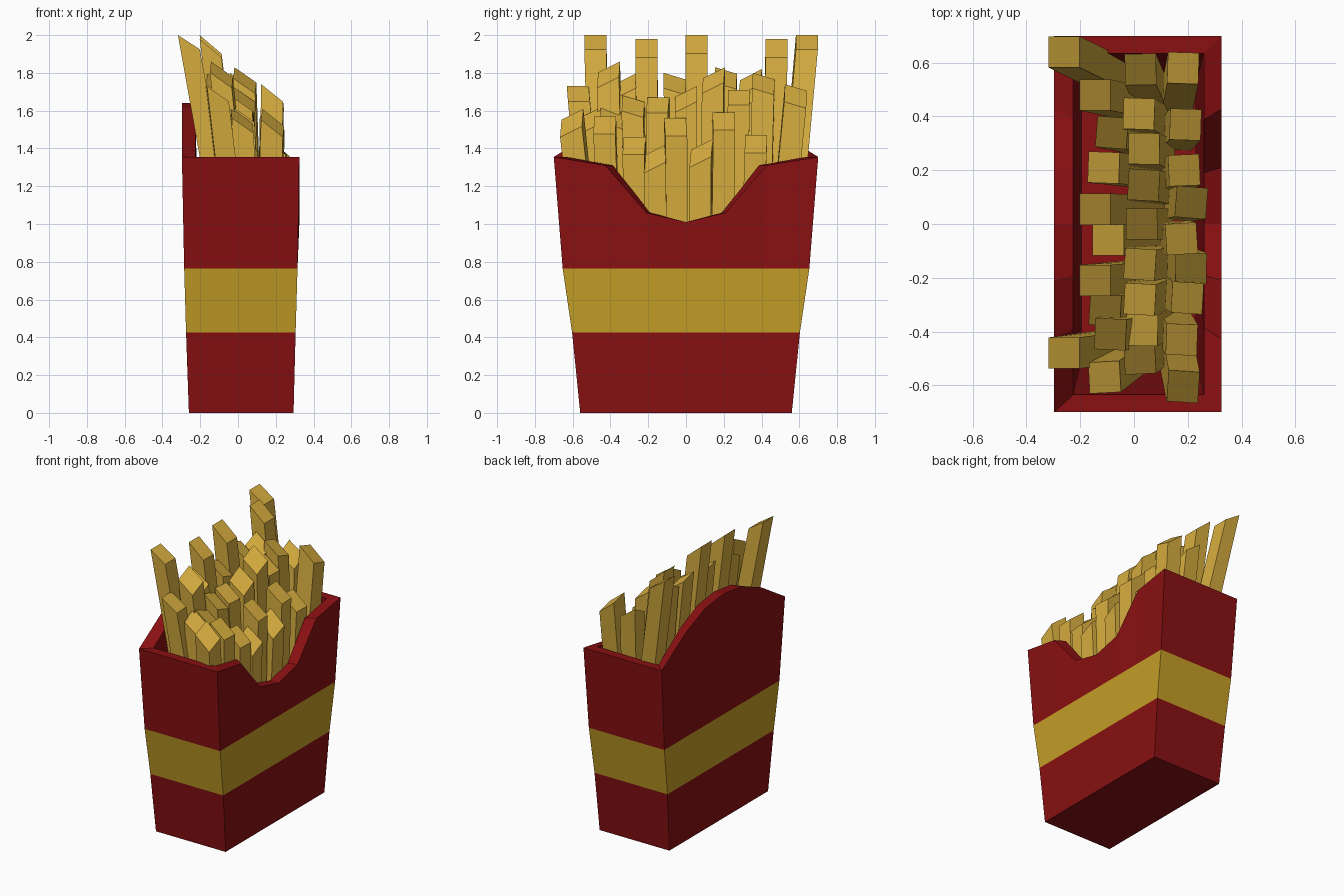
import bpy, bmesh, random
from mathutils import Matrix, Vector

if "Cube" in bpy.data.objects:
    bpy.data.objects.remove(bpy.data.objects["Cube"])

random.seed(4)


def material(name, color):
    m = bpy.data.materials.new(name)
    m.diffuse_color = (*color, 1)
    m.use_nodes = True
    m.node_tree.nodes["Principled BSDF"].inputs["Base Color"].default_value = m.diffuse_color
    return m


def finish(name, bm, mats):
    bmesh.ops.recalc_face_normals(bm, faces=bm.faces[:])
    me = bpy.data.meshes.new(name)
    bm.to_mesh(me)
    bm.free()
    for m in mats:
        me.materials.append(m)
    ob = bpy.data.objects.new(name, me)
    bpy.context.collection.objects.link(ob)
    return ob


def skin(bm, a, b, mat=0):
    for i in range(len(a)):
        j = (i + 1) % len(a)
        bm.faces.new((a[i], a[j], b[j], b[i])).material_index = mat


red = material("red_card", (0.25, 0.005, 0.006))
gold = material("gold_band", (0.56, 0.34, 0.02))
potato = material("potato", (0.68, 0.42, 0.05))

# Carton: stacked rings, outside going up, then inside going down
RIM = 1.355
FRAC = (0, 0.3, 0.61, 1)
DIP = (-0.345, -0.295, -0.045, 0)
ARCH = (0.285, 0.26, 0.17, 0)


def ring(bm, cx, hx, hy, z, shaped=False):
    def side(x, offsets):
        half = [(f, z + o * shaped) for f, o in zip(FRAC, offsets)]
        pts = [(-f, h) for f, h in half[:0:-1]] + half
        return [bm.verts.new((x, f * hy, h)) for f, h in pts]
    return side(cx + hx, DIP) + side(cx - hx, ARCH)[::-1]


bm = bmesh.new()
rings = [ring(bm, 0.017, 0.277, 0.56, 0),
         ring(bm, 0.015, 0.29, 0.603, 0.425),
         ring(bm, 0.015, 0.30, 0.653, 0.765),
         ring(bm, 0.014, 0.311, 0.70, RIM, True),
         ring(bm, 0.017, 0.243, 0.635, RIM, True),
         ring(bm, 0.017, 0.21, 0.50, 0.06)]
for k, (a, b) in enumerate(zip(rings, rings[1:])):
    skin(bm, a, b, int(k == 1))
bm.faces.new(rings[0])
bm.faces.new(rings[-1])
finish("carton", bm, [red, gold])

# Fries, row by row: x of the tips, slope of the cut, then y: height
ROWS = [
    (-0.26, 0.65, {-0.48: 2.0, 0.64: 2.0}),
    (-0.145, 0.85, {-0.21: 1.98, 0.055: 2.0, 0.48: 1.98}),
    (-0.10, 0.7, {-0.57: 1.73, -0.41: 1.86, -0.32: 1.8, -0.06: 1.8,
                  0.21: 1.83, 0.34: 1.82}),
    (0.03, 0.7, {-0.5: 1.62, -0.395: 1.62, -0.28: 1.68, -0.15: 1.67, 0: 1.73,
                 0.145: 1.83, 0.28: 1.71, 0.41: 1.8, 0.575: 1.7}),
    (0.195, 0.8, {-0.605: 1.61, -0.43: 1.57, -0.275: 1.46, -0.165: 1.42,
                  -0.055: 1.56, 0.08: 1.45, 0.2: 1.59, 0.37: 1.47, 0.58: 1.74})]
H = 0.058                                   # half thickness of a fry
SIGNS = ((-1, -1), (1, -1), (1, 1), (-1, 1))


def fry(name, x, y, z, sx, sy, twist):
    bm = bmesh.new()
    turn = Matrix.Rotation(twist, 3, 'Z')
    base = Vector((0.08 + 0.4 * max(x, 0), y * (0.74 if abs(y) > 0.55 else 0.9), 0.1))
    mid = z - (abs(sx) + abs(sy)) * H
    low, top = [], []
    for a, b in SIGNS:
        d = turn @ Vector((a * H, b * H, 0))
        low.append(bm.verts.new(base + d))
        top.append(bm.verts.new(d + Vector((x, y, mid + (b * sy - a * sx) * H))))
    bm.faces.new(low)
    bm.faces.new(top)
    skin(bm, low, top)
    finish(name, bm, [potato])


for r, (x, slope, tips) in enumerate(ROWS):
    for n, (y, z) in enumerate(tips.items()):
        loose = r > 1                       # the tall back fries stay regular
        fry(f"fry_{r + 1}_{n + 1}",
            x + loose * random.uniform(-0.02, 0.02), y, z, slope,
            loose * random.choice((0, 0, 0.5, -0.3)),
            loose * random.uniform(-0.08, 0.08))
